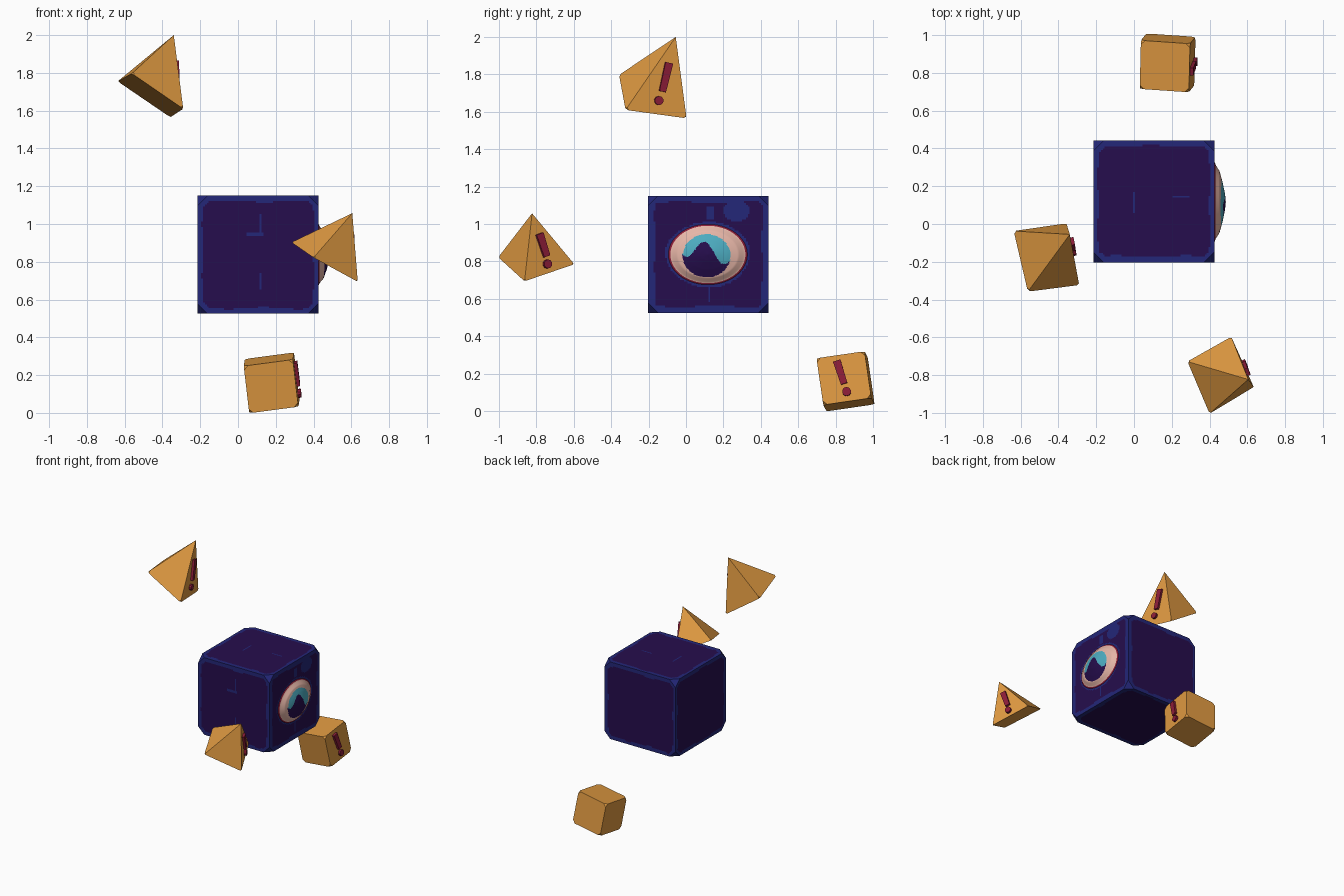
import bpy, bmesh, math
from mathutils import Vector

if "Cube" in bpy.data.objects:
    bpy.data.objects.remove(bpy.data.objects["Cube"])


def material(name, rgb):
    m = bpy.data.materials.new(name)
    m.diffuse_color = (*rgb, 1)
    m.use_nodes = True
    m.node_tree.nodes["Principled BSDF"].inputs["Base Color"].default_value = m.diffuse_color
    return m


ORANGE = material("orange", (0.74, 0.32, 0.053))
CRIMSON = material("crimson", (0.26, 0.012, 0.04))
PURPLE = material("dark purple", (0.019, 0.004, 0.074))
BLUE = material("deep blue", (0.017, 0.02, 0.19))
CREAM = material("pale pink", (0.80, 0.47, 0.39))
CYAN = material("cyan", (0.075, 0.42, 0.54))


def finish(bm, name, mats, smooth=False):
    bmesh.ops.recalc_face_normals(bm, faces=bm.faces[:])
    me = bpy.data.meshes.new(name)
    bm.to_mesh(me)
    bm.free()
    for m in mats:
        me.materials.append(m)
    for p in me.polygons:
        p.use_smooth = smooth
    ob = bpy.data.objects.new(name, me)
    bpy.context.collection.objects.link(ob)
    return ob


def solid(name, points, faces, clip, n_clip):
    """Flat solid whose first n_clip corners are trimmed a little."""
    bm = bmesh.new()
    vs = [bm.verts.new(p) for p in points]
    for f in faces:
        bm.faces.new([vs[i] for i in f])
    bmesh.ops.recalc_face_normals(bm, faces=bm.faces[:])
    bmesh.ops.bevel(bm, geom=vs[:n_clip], offset=clip, segments=1, affect='VERTICES')
    return finish(bm, name, [ORANGE])


def warning_mark(name, tri, top, bottom, dot):
    """Raised bar and dot, given in (y, z), projected onto the plane of tri."""
    a, b, c = map(Vector, tri)
    n = (b - a).cross(c - a).normalized()
    if n.x < 0:
        n = -n

    def on_plane(y, z):
        return Vector((a.x - (n.y * (y - a.y) + n.z * (z - a.z)) / n.x, y, z))

    t, e, d = on_plane(*top), on_plane(*bottom), on_plane(*dot)
    u = (t - e).normalized()
    s = u.cross(n)
    bar = [t + s * .021, t - s * .021, e - s * .018, e + s * .018]
    disc = [d + (s * math.cos(k) + u * math.sin(k)) * .024
            for k in (i * math.tau / 10 for i in range(10))]
    bm = bmesh.new()
    for ring in (bar, disc):
        low = [bm.verts.new(p - n * .004) for p in ring]
        high = [bm.verts.new(p + n * .018) for p in ring]
        bm.faces.new(low)
        bm.faces.new(high)
        for i in range(len(ring)):
            j = (i + 1) % len(ring)
            bm.faces.new((low[i], low[j], high[j], high[i]))
    finish(bm, name, [CRIMSON])


# Floating pyramids: base corners A-D, then the apex
PYR = [(0, 1, 2, 3), (0, 1, 4), (1, 2, 4), (2, 3, 4), (3, 0, 4)]
high_pts = [(-.637, -.037, 1.755), (-.358, .003, 1.565), (-.29, -.323, 1.61),
            (-.562, -.358, 1.797), (-.34, -.055, 2.0)]
low_pts = [(.283, -.728, .903), (.515, -.597, .785), (.634, -.863, .694),
           (.40, -1.004, .822), (.605, -.823, 1.057)]
solid("upper_pyramid", high_pts, PYR, .016, 4)
solid("lower_pyramid", low_pts, PYR, .012, 4)
warning_mark("upper_pyramid_mark", (high_pts[1], high_pts[2], high_pts[4]),
             (-.092, 1.862), (-.128, 1.708), (-.147, 1.66))
warning_mark("lower_pyramid_mark", (low_pts[1], low_pts[2], low_pts[4]),
             (-.787, .948), (-.748, .827), (-.744, .786))

# Floating tilted small cube
ctr = Vector((.178, .853, .159))
e1, e2, e3 = (Vector(v) * .52 for v in ((.25, -.017, .033), (.006, .247, .036), (.028, .035, -.24)))
cube_pts = [ctr + e1 * i + e2 * j + e3 * k for i in (-1, 1) for j in (-1, 1) for k in (-1, 1)]
solid("small_cube", cube_pts, [(0, 1, 3, 2), (4, 5, 7, 6), (0, 1, 5, 4), (2, 3, 7, 6),
                               (0, 2, 6, 4), (1, 3, 7, 5)], .022, 8)
warning_mark("small_cube_mark", cube_pts[4:7], (.806, .268), (.846, .145), (.859, .103))

# Main block: fine grid so worn blue edges can be coloured by rule
C = Vector((.105, .119, .838))
H = Vector((.32, .322, .313))
EY, EZ = .117, .837            # eye centre on the +x face
EW, EH = .209, .16             # eye half width and height
N = 64


def is_blue(p, axis, sign):
    q = p - C
    a, b = [i for i in range(3) if i != axis]
    da, db = H[a] - abs(q[a]), H[b] - abs(q[b])
    wave = .005 * math.sin(17 * q[a] + 2 * axis + sign) + .005 * math.sin(23 * q[b] + axis)
    if min(da, db) < .026 + wave or da + db < .085 + wave:
        return True
    if axis == 1 and sign < 0:          # front scratches
        return (abs(p.x - .12) < .008 and (.945 < p.z < 1.05 or .65 < p.z < .74)) or \
               (abs(p.z - .945) < .006 and .04 < p.x < .13)
    if axis == 2 and sign > 0:          # top scratches
        return (abs(p.x) < .006 and .06 < p.y < .17) or \
               (abs(p.y - .145) < .006 and .2 < p.x < .29)
    if axis == 0 and sign > 0:          # socket rim, streaks and worn corner
        r = math.hypot((p.y - EY) / EW, (p.z - EZ) / EH)
        return r < 1.09 + 3 * wave or (abs(p.y - .13) < .022 and 1.02 < p.z < 1.09) or \
            (abs(p.y - .125) < .009 and .58 < p.z < .68) or \
            math.hypot((p.y - .27) / .07, (p.z - 1.07) / .055) < 1 or \
            min(da, db) < .036 + wave
    return False


bm = bmesh.new()
for axis in range(3):
    a, b = [i for i in range(3) if i != axis]
    for sign in (-1, 1):
        grid = []
        for i in range(N + 1):
            row = []
            for j in range(N + 1):
                p = C.copy()
                p[axis] += sign * H[axis]
                p[a] += H[a] * (2 * i / N - 1)
                p[b] += H[b] * (2 * j / N - 1)
                row.append(bm.verts.new(p))
            grid.append(row)
        for i in range(N):
            for j in range(N):
                f = bm.faces.new((grid[i][j], grid[i + 1][j], grid[i + 1][j + 1], grid[i][j + 1]))
                f.material_index = int(is_blue(f.calc_center_median(), axis, sign))
bmesh.ops.remove_doubles(bm, verts=bm.verts[:], dist=1e-4)
# Clip the eight corners
for sx in (-1, 1):
    for sy in (-1, 1):
        for sz in (-1, 1):
            n = Vector((sx, sy, sz)).normalized()
            corner = C + Vector((sx * H.x, sy * H.y, sz * H.z))
            bmesh.ops.bisect_plane(bm, geom=bm.verts[:] + bm.edges[:] + bm.faces[:], dist=1e-5,
                                   plane_co=corner - Vector((sx * .0537, 0, 0)), plane_no=n,
                                   clear_outer=True)
            rim = [e for e in bm.edges if e.is_boundary]
            for f in bmesh.ops.holes_fill(bm, edges=rim, sides=0)["faces"]:
                f.material_index = 1
finish(bm, "main_block", [PURPLE, BLUE])


# Eye: shallow dome with red rim, cyan iris and wavy dark pupil
def dome(r):
    prof = [(0, .061), (.2, .057), (.5, .044), (.78, .028), (.93, .008), (1.01, .002)]
    for (r0, h0), (r1, h1) in zip(prof, prof[1:]):
        if r <= r1 + 1e-6:
            return h0 + (h1 - h0) * (r - r0) / (r1 - r0)
    return .002


def eye_colour(p):
    if math.hypot((p.y - EY) / EW, (p.z - EZ) / EH) > .965:
        return 1
    if math.hypot((p.y - .11) / .128, (p.z - .83) / .115) < 1:
        edge = .855 - .2 * (p.y - .1) + .05 * math.cos((p.y - .1) * math.tau / .2)
        return 2 if p.z > edge else 3
    return 0


bm = bmesh.new()
SEG, RINGS = 112, 40
x0 = C.x + H.x
rings = []
for k in range(1, RINGS + 1):
    r = 1.01 * k / RINGS
    rings.append([bm.verts.new((x0 + dome(r), EY + EW * r * math.cos(t), EZ + EH * r * math.sin(t)))
                  for t in (i * math.tau / SEG for i in range(SEG))])
tip = bm.verts.new((x0 + dome(0), EY, EZ))
rings.append([bm.verts.new((x0 - .004, v.co.y, v.co.z)) for v in rings[-1]])
for i in range(SEG):
    j = (i + 1) % SEG
    bm.faces.new((tip, rings[0][i], rings[0][j]))
    for lo, hi in zip(rings, rings[1:]):
        bm.faces.new((lo[i], hi[i], hi[j], lo[j]))
bm.faces.new(rings[-1][::-1])
for f in bm.faces:
    f.material_index = eye_colour(f.calc_center_median())
eye = finish(bm, "eye", [CREAM, CRIMSON, CYAN, PURPLE], smooth=True)
